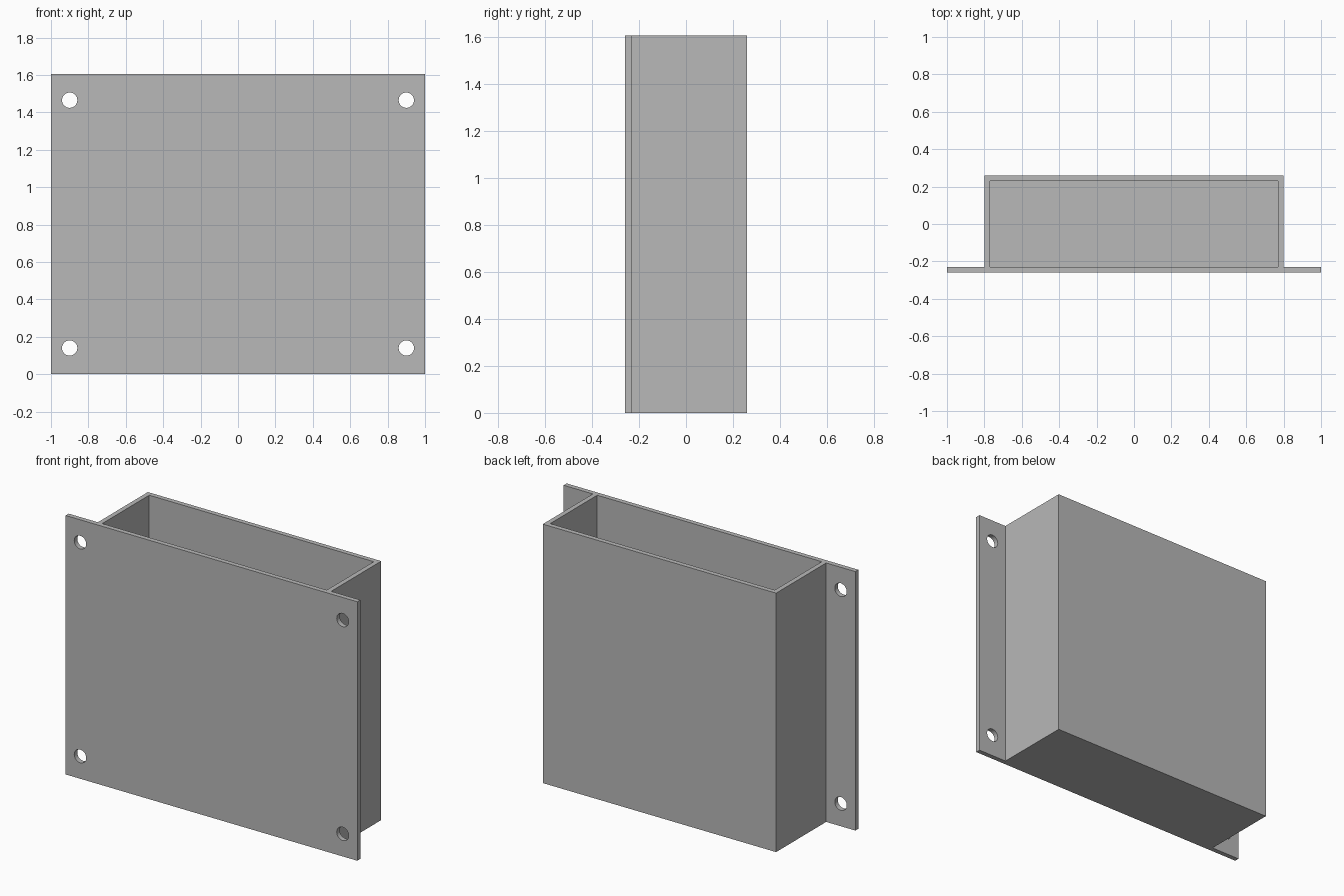
import bpy, bmesh, math
from mathutils import Matrix

if "Cube" in bpy.data.objects:
    bpy.data.objects.remove(bpy.data.objects["Cube"], do_unlink=True)

HEIGHT, DEPTH, WALL = 1.605, 0.26, 0.03
PLATE_X, BOX_X = 1.0, 0.8
HOLE_X, HOLE_INSET, HOLE_R = 0.9, 0.14, 0.041

grey = bpy.data.materials.new("plain_grey")
grey.use_nodes = True
colour = (0.48, 0.48, 0.48, 1)
grey.diffuse_color = colour
grey.node_tree.nodes["Principled BSDF"].inputs["Base Color"].default_value = colour


def add_object(name, bm):
    bmesh.ops.recalc_face_normals(bm, faces=bm.faces)
    mesh = bpy.data.meshes.new(name)
    bm.to_mesh(mesh)
    bm.free()
    mesh.materials.append(grey)
    obj = bpy.data.objects.new(name, mesh)
    bpy.context.collection.objects.link(obj)
    return obj


def prism(name, outline, bottom, top):
    """Extrude an xy outline upwards."""
    bm = bmesh.new()
    face = bm.faces.new([bm.verts.new((x, y, bottom)) for x, y in outline])
    result = bmesh.ops.extrude_face_region(bm, geom=[face])
    verts = [v for v in result["geom"] if isinstance(v, bmesh.types.BMVert)]
    bmesh.ops.translate(bm, verts=verts, vec=(0, 0, top - bottom))
    return add_object(name, bm)


def cut(target, cutter):
    cutter.hide_render = True
    mod = target.modifiers.new("cut", "BOOLEAN")
    mod.operation = "DIFFERENCE"
    mod.solver = "EXACT"
    mod.object = cutter
    bpy.context.view_layer.objects.active = target
    bpy.ops.object.modifier_apply(modifier=mod.name)
    bpy.data.objects.remove(cutter, do_unlink=True)


# Box with a wider flange plate across its front
half = [(PLATE_X, -DEPTH), (PLATE_X, -DEPTH + WALL),
        (BOX_X, -DEPTH + WALL), (BOX_X, DEPTH)]
body = prism("flanged_box", half + [(-x, y) for x, y in reversed(half)], 0, HEIGHT)

# Deep pocket, open at the top
px, py = BOX_X - WALL, DEPTH - WALL
pocket = prism("pocket_cutter", [(-px, -py), (px, -py), (px, py), (-px, py)],
               WALL, HEIGHT + 0.1)
cut(body, pocket)

# Four mounting holes through the flanges
bm = bmesh.new()
for x in (-HOLE_X, HOLE_X):
    for z in (HOLE_INSET, HEIGHT - HOLE_INSET):
        place = Matrix.Translation((x, -DEPTH, z)) @ Matrix.Rotation(math.pi / 2, 4, "X")
        bmesh.ops.create_cone(bm, cap_ends=True, segments=32, radius1=HOLE_R,
                              radius2=HOLE_R, depth=WALL * 4, matrix=place)
cut(body, add_object("hole_cutters", bm))

# Smooth hole walls, sharp edges elsewhere
bpy.ops.object.select_all(action="DESELECT")
body.select_set(True)
bpy.context.view_layer.objects.active = body
bpy.ops.object.shade_smooth_by_angle(angle=math.radians(30))
